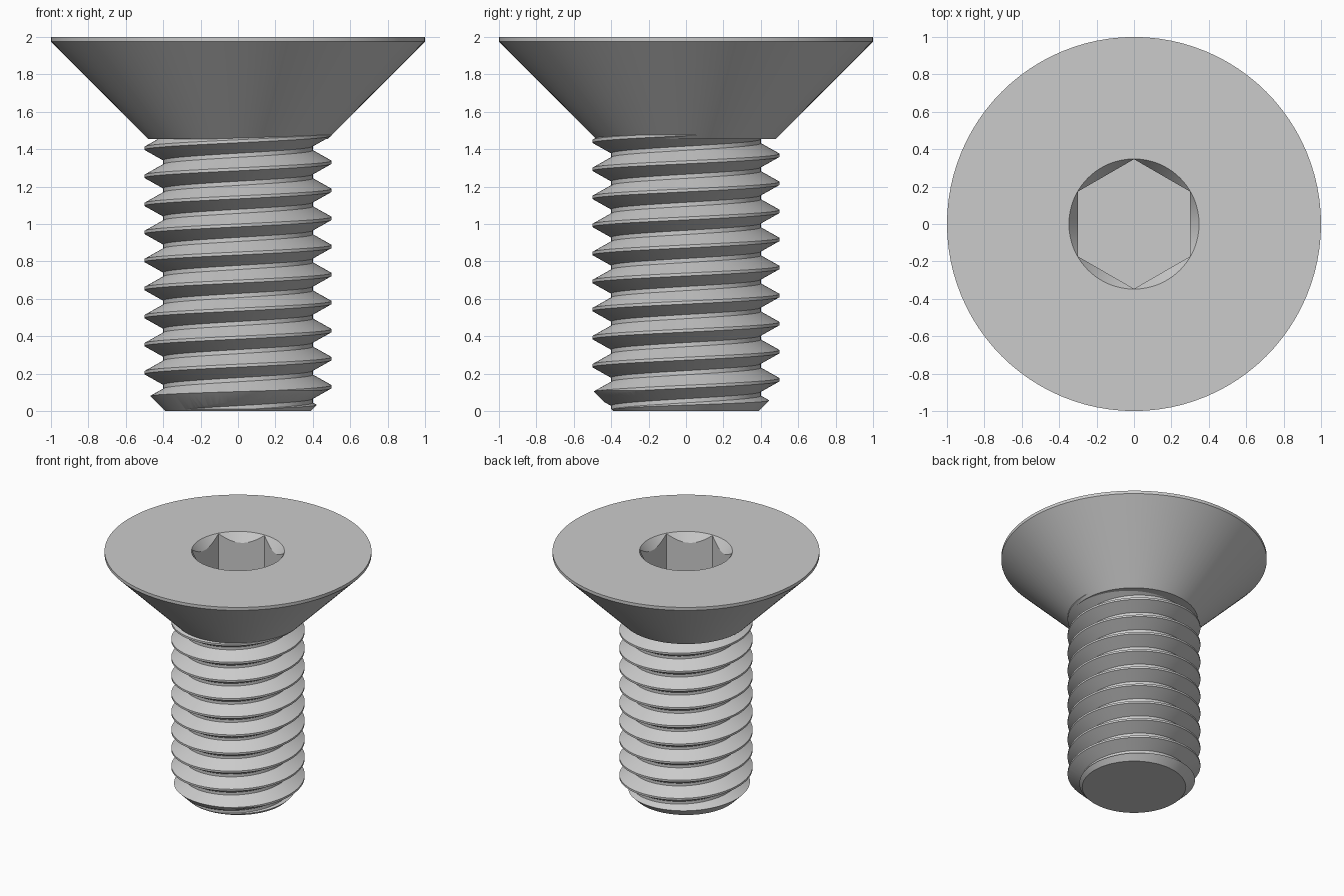
import bpy
import bmesh
from math import cos, sin, pi, radians

if "Cube" in bpy.data.objects:
    bpy.data.objects.remove(bpy.data.objects["Cube"])

SEGMENTS = 96
PITCH = 0.15
CREST, ROOT = 0.5, 0.4

steel = bpy.data.materials.new("grey steel")
steel.use_nodes = True
colour = (0.6, 0.6, 0.6, 1)
steel.diffuse_color = colour
steel.node_tree.nodes["Principled BSDF"].inputs["Base Color"].default_value = colour


def make_object(name, bm):
    bmesh.ops.recalc_face_normals(bm, faces=bm.faces[:])
    mesh = bpy.data.meshes.new(name)
    bm.to_mesh(mesh)
    bm.free()
    mesh.materials.append(steel)
    ob = bpy.data.objects.new(name, mesh)
    bpy.context.collection.objects.link(ob)
    return ob


def turned(name, profile, sides=SEGMENTS, turn=0.0):
    """Closed solid with a ring of vertices for every (radius, height)."""
    bm = bmesh.new()
    rings = []
    for r, z in profile:
        angles = [turn + 2 * pi * i / sides for i in range(sides)]
        rings.append([bm.verts.new((r * cos(a), r * sin(a), z)) for a in angles])
    for low, high in zip(rings, rings[1:]):
        for i in range(sides):
            j = (i + 1) % sides
            bm.faces.new((low[i], low[j], high[j], high[i]))
    bm.faces.new(rings[0])
    bm.faces.new(rings[-1])
    return make_object(name, bm)


def activate(ob):
    bpy.ops.object.select_all(action='DESELECT')
    ob.select_set(True)
    bpy.context.view_layer.objects.active = ob


def cut(ob, tool, operation):
    tool.hide_render = True
    mod = ob.modifiers.new("cut", 'BOOLEAN')
    mod.operation = operation
    mod.solver = 'EXACT'
    mod.object = tool
    activate(ob)
    bpy.ops.object.modifier_apply(modifier=mod.name)
    bpy.data.objects.remove(tool)


# Countersunk head with a chamfered hexagon socket
head = turned("countersunk_head", [(0.48, 1.455), (1, 1.975), (1, 2)])
hexagon = turned("socket_cutter", [(0.3464, 1.64), (0.3464, 2.1)], 6, pi / 2)
cut(head, hexagon, 'DIFFERENCE')
chamfer = turned("chamfer_cutter", [(0.214, 1.8), (0.348, 2.0), (0.415, 2.1)])
cut(head, chamfer, 'DIFFERENCE')

# Threaded shank: a trapezoid tooth swept up a right-handed helix
tooth = [(CREST, -0.008), (CREST, 0.008), (ROOT, 0.064), (ROOT, PITCH - 0.064)]
bm = bmesh.new()
columns = []
for i in range(-4 * SEGMENTS, 13 * SEGMENTS + 1):
    a = 2 * pi * i / SEGMENTS
    rise = 0.13 + PITCH * i / SEGMENTS
    columns.append([bm.verts.new((r * cos(a), r * sin(a), rise + dz))
                    for r, dz in tooth])
for i in range(len(columns) - 1 - SEGMENTS):
    here = columns[i] + columns[i + SEGMENTS][:1]
    after = columns[i + 1] + columns[i + 1 + SEGMENTS][:1]
    for j in range(4):
        bm.faces.new((here[j], after[j], after[j + 1], here[j + 1]))
for height, side in ((-0.0313, -1), (1.4787, 1)):
    bmesh.ops.bisect_plane(bm, geom=bm.verts[:] + bm.edges[:] + bm.faces[:],
                           dist=1e-6, plane_co=(0, 0, height),
                           plane_no=(0, 0, side), clear_outer=True)
rim = [e for e in bm.edges if e.is_boundary]
bmesh.ops.holes_fill(bm, edges=rim, sides=0)
shank = make_object("threaded_shank", bm)

# Chamfered tip
cone = turned("tip_cutter", [(0.39, 0), (1.99, 1.6)])
cut(shank, cone, 'INTERSECT')

for ob in (head, shank):
    activate(ob)
    bpy.ops.object.shade_smooth_by_angle(angle=radians(25))
